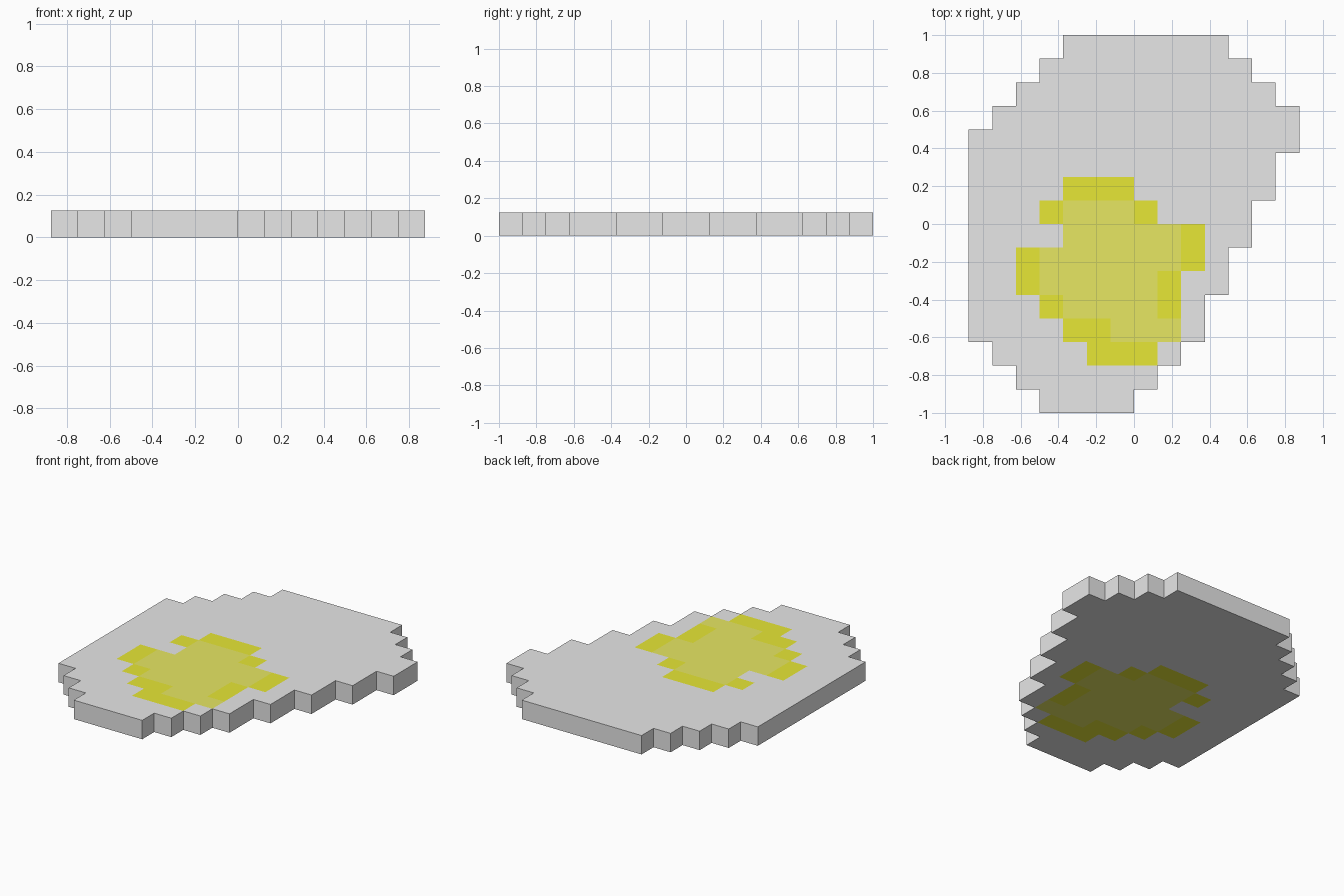
import bpy
import bmesh

if "Cube" in bpy.data.objects:
    bpy.data.objects.remove(bpy.data.objects["Cube"])

CELL = 0.125       # one step of the outline
TOP_ROW = 7        # grid row index just below y = 1

# Spans of cells (first, end) per row, listed from the back (+y) to the front
WHITE = [(-3, 4), (-4, 5), (-5, 6), (-6, 7), (-7, 7), (-7, 6), (-7, 6), (-7, 5),
         (-7, 5), (-7, 4), (-7, 4), (-7, 3), (-7, 3), (-6, 2), (-5, 1), (-4, 0)]
# Yolk spans start at row 1 (y = 0.125..0.25) and go down
YOLK = [(-3, 0), (-4, 1), (-3, 3), (-5, 3), (-5, 2), (-4, 2), (-3, 2), (-2, 1)]
YOLK_CENTRE = [(0, 0), (-3, 0), (-3, 2), (-4, 2), (-4, 1), (-3, 1), (-1, 2), (0, 0)]


def cells(spans, first_row):
    return {(i, first_row - k) for k, (a, b) in enumerate(spans) for i in range(a, b)}


def material(name, rgb):
    mat = bpy.data.materials.new(name)
    mat.diffuse_color = (*rgb, 1)
    mat.use_nodes = True
    mat.node_tree.nodes["Principled BSDF"].inputs["Base Color"].default_value = mat.diffuse_color
    return mat


white = cells(WHITE, TOP_ROW)
yolk = cells(YOLK, 1)
centre = cells(YOLK_CENTRE, 1)

# Flat sheet of cells, coloured by region
bm = bmesh.new()
corners = {}


def corner(i, j):
    if (i, j) not in corners:
        corners[i, j] = bm.verts.new((i * CELL, j * CELL, 0))
    return corners[i, j]


for i, j in sorted(white):
    face = bm.faces.new([corner(i, j), corner(i + 1, j),
                         corner(i + 1, j + 1), corner(i, j + 1)])
    face.material_index = 2 if (i, j) in centre else 1 if (i, j) in yolk else 0

# Thicken into a slab; the yolk shows on both the top and the underside
result = bmesh.ops.extrude_face_region(bm, geom=bm.faces[:], use_keep_orig=True)
top = [g for g in result["geom"] if isinstance(g, bmesh.types.BMVert)]
bmesh.ops.translate(bm, verts=top, vec=(0, 0, CELL))
bmesh.ops.recalc_face_normals(bm, faces=bm.faces[:])
for face in bm.faces:
    if abs(face.normal.z) < 0.5:
        face.material_index = 0

mesh = bpy.data.meshes.new("fried_egg")
bm.to_mesh(mesh)
bm.free()
mesh.materials.append(material("egg white", (0.80, 0.80, 0.80)))
mesh.materials.append(material("deep yolk yellow", (0.87, 0.87, 0.04)))
mesh.materials.append(material("pale yolk yellow", (0.87, 0.87, 0.135)))
egg = bpy.data.objects.new("fried_egg", mesh)
bpy.context.collection.objects.link(egg)
